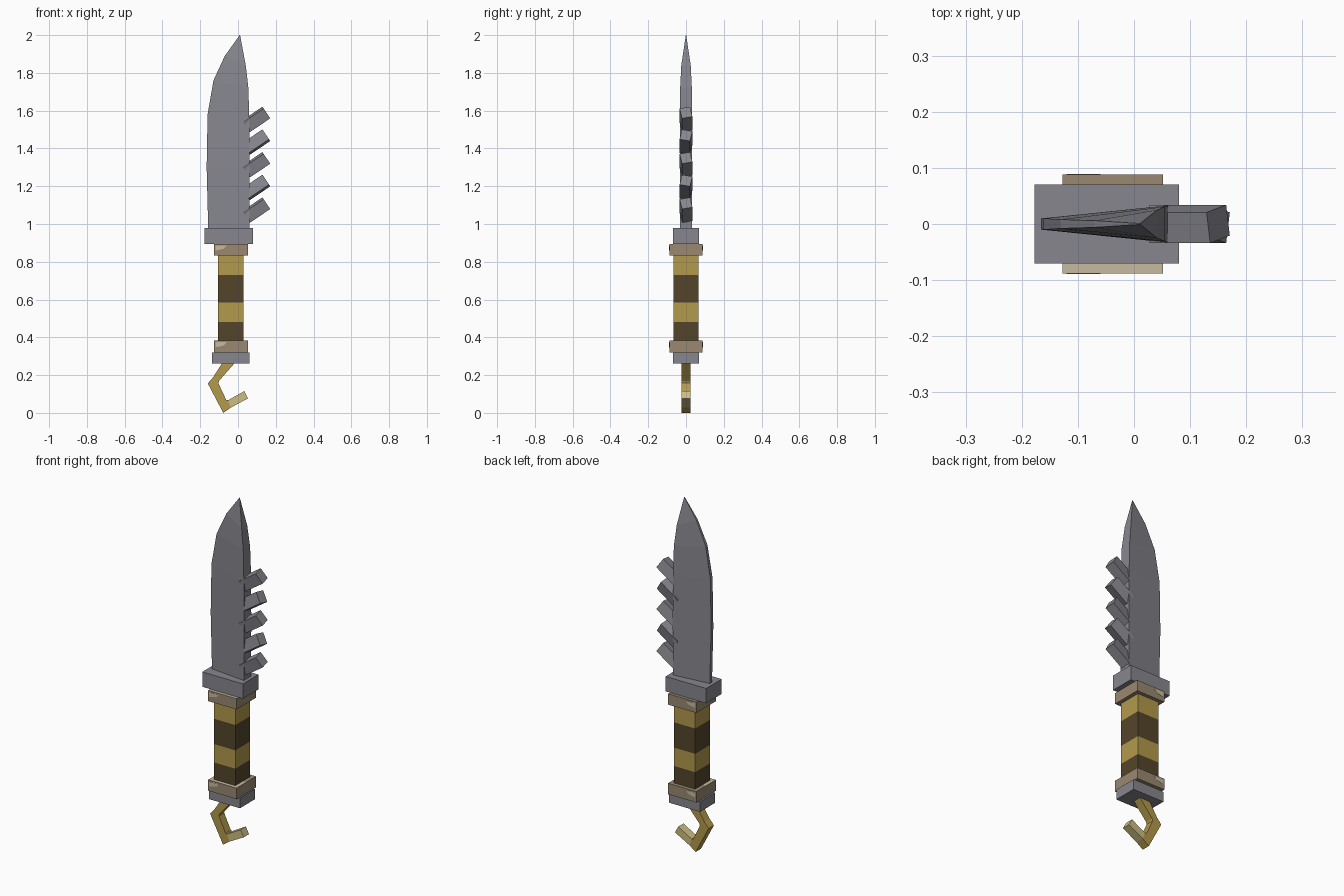
import bpy, bmesh, math
from mathutils import Matrix, Vector

old = bpy.data.objects.get("Cube")
if old:
    bpy.data.objects.remove(old, do_unlink=True)


def material(name, rgb):
    m = bpy.data.materials.new(name)
    m.use_nodes = True
    m.diffuse_color = (*rgb, 1)
    m.node_tree.nodes["Principled BSDF"].inputs["Base Color"].default_value = (*rgb, 1)
    return m


STEEL = material("steel grey", (0.24, 0.24, 0.27))
GOLD = material("brass gold", (0.45, 0.32, 0.07))
BROWN = material("dark brown", (0.09, 0.06, 0.024))
TAN = material("tan", (0.32, 0.25, 0.165))
CREAM = material("cream", (0.57, 0.5, 0.35))
PALE = material("pale brass", (0.6, 0.51, 0.22))


def finish(name, bm, *mats):
    bmesh.ops.recalc_face_normals(bm, faces=bm.faces)
    mesh = bpy.data.meshes.new(name)
    bm.to_mesh(mesh)
    bm.free()
    for m in mats:
        mesh.materials.append(m)
    ob = bpy.data.objects.new(name, mesh)
    bpy.context.collection.objects.link(ob)
    return ob


def box(x0, x1, half_y, z0, z1):
    bm = bmesh.new()
    size = Matrix.Diagonal((x1 - x0, 2 * half_y, z1 - z0, 1))
    place = Matrix.Translation(((x0 + x1) / 2, 0, (z0 + z1) / 2))
    bmesh.ops.create_cube(bm, size=1, matrix=place @ size)
    return bm


def cut(bm, point, normal):
    geom = bm.verts[:] + bm.edges[:] + bm.faces[:]
    bmesh.ops.bisect_plane(bm, geom=geom, plane_co=point, plane_no=normal)


def loft(sections):
    """Join a chain of four-cornered sections and cap both ends."""
    bm = bmesh.new()
    rings = [[bm.verts.new(p) for p in s] for s in sections]
    for a, b in zip(rings, rings[1:]):
        for i in range(4):
            j = (i + 1) % 4
            bm.faces.new((a[i], a[j], b[j], b[i]))
    bm.faces.new(rings[0])
    bm.faces.new(rings[-1])
    return bm


# Blade: cutting edge x, z, half thickness, then spine x, z, half thickness
rows = [
    (-0.157, 0.95, 0.01, 0.06, 0.95, 0.033),
    (-0.166, 1.30, 0.01, 0.061, 1.30, 0.033),
    (-0.161, 1.58, 0.01, 0.06, 1.55, 0.033),
    (-0.13, 1.76, 0.008, 0.055, 1.72, 0.031),
    (-0.07, 1.89, 0.006, 0.041, 1.84, 0.025),
    (0.009, 2.0, 0.001, 0.011, 2.0, 0.001),
]
finish("blade", loft([[(lx, -lt, lz), (rx, -rt, rz), (rx, rt, rz), (lx, lt, lz)]
                      for lx, lz, lt, rx, rz, rt in rows]), STEEL)

# Spine teeth, rolled alternately to either side
for i in range(5):
    tilt = Matrix.Rotation(math.radians(-34), 4, 'Y')
    roll = Matrix.Rotation(math.radians(12 if i % 2 == 0 else -12), 4, 'X')
    tip = Matrix.Translation((0.15, 0, 1.11 + 0.12 * i))
    bm = box(-0.13, 0, 0.028, -0.032, 0.032)
    bm.transform(tip @ tilt @ roll)
    finish(f"spine_tooth_{i + 1}", bm, STEEL)

# Guard and pommel
finish("guard", box(-0.177, 0.08, 0.07, 0.895, 0.98), STEEL)
finish("pommel", box(-0.137, 0.06, 0.068, 0.262, 0.32), STEEL)

# Grip with alternating bands
bm = box(-0.105, 0.03, 0.067, 0.38, 0.835)
bands = (0.48, 0.585, 0.73)
for z in bands:
    cut(bm, (0, 0, z), (0, 0, 1))
for f in bm.faces:
    z = f.calc_center_median().z
    f.material_index = sum(z > b for b in bands) % 2
finish("grip", bm, BROWN, GOLD)

# Collars with a worn front top and worn corner patches
for label, z0, z1 in (("lower", 0.32, 0.383), ("upper", 0.833, 0.895)):
    bm = box(-0.127, 0.052, 0.088, z0, z1)
    cut(bm, (0, 0, 0), (0, 1, 0))
    for f in bm.faces:
        f.normal_update()
        f.material_index = int(f.normal.z > 0.9 and f.calc_center_median().y < 0)
    finish(f"{label}_collar", bm, TAN, CREAM)
    patch = [(-0.12, -0.008), (-0.06, -0.008), (-0.075, -0.026), (-0.12, -0.036)]
    for side, y in (("front", -0.088), ("back", 0.088)):
        plate = loft([[(x, y + d, z1 + z) for x, z in patch] for d in (-0.001, 0.001)])
        finish(f"{label}_collar_{side}_patch", plate, CREAM)

# Hook: outer and inner outline points in pairs
pairs = [
    ((-0.08, 0.27), (-0.012, 0.27)),
    ((-0.132, 0.188), (-0.1, 0.17)),
    ((-0.16, 0.156), (-0.104, 0.157)),
    ((-0.078, 0.0), (-0.062, 0.068)),
    ((-0.038, 0.028), (-0.053, 0.067)),
    ((0.053, 0.077), (0.033, 0.115)),
]
bm = loft([[(o[0], -0.024, o[1]), (n[0], -0.024, n[1]),
            (n[0], 0.024, n[1]), (o[0], 0.024, o[1])] for o, n in pairs])
for f in bm.faces:
    f.material_index = int(f.calc_center_median().x > -0.03 and f.calc_center_median().z < 0.2)
finish("hook", bm, GOLD, PALE)
